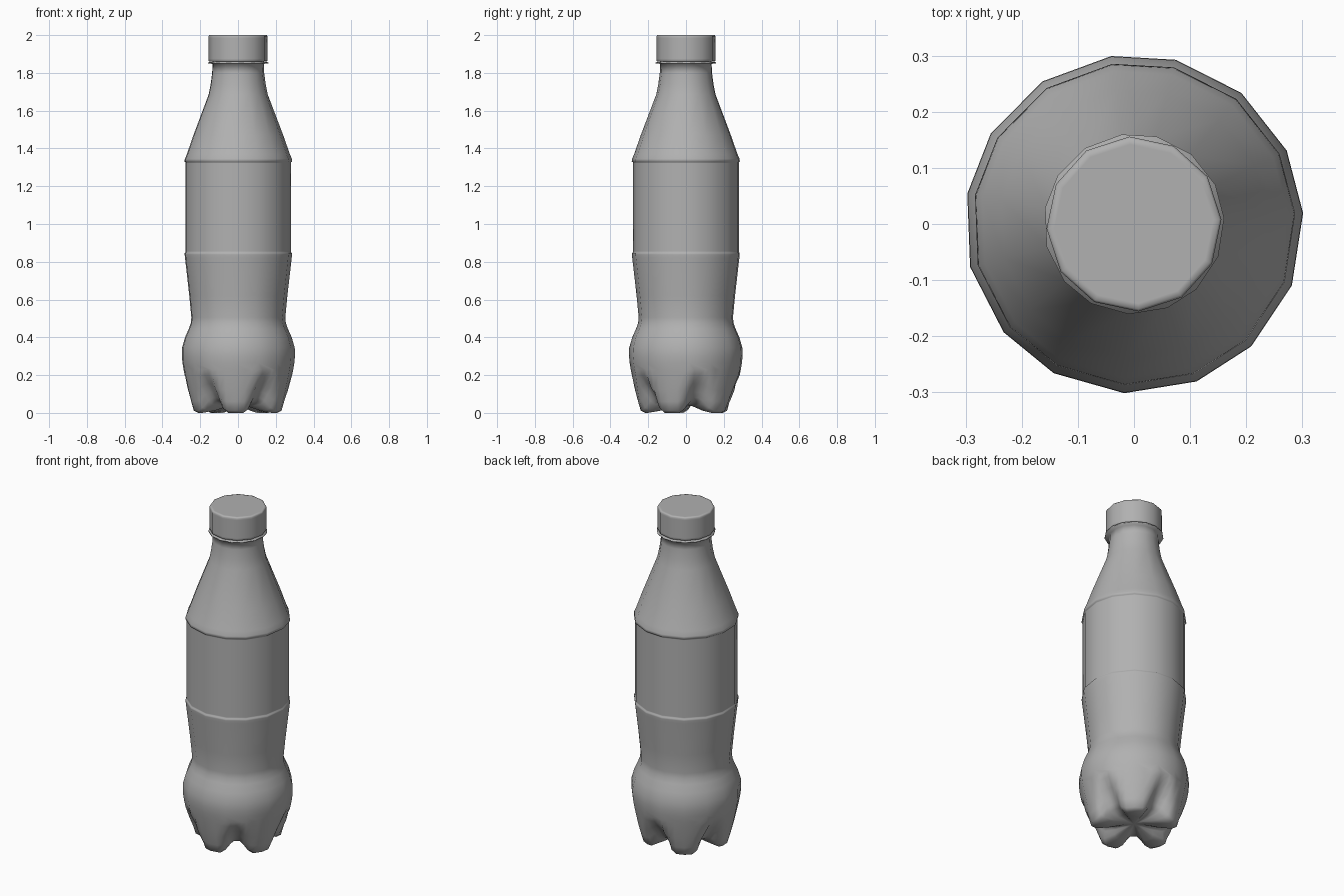
import bpy, bmesh
from math import radians, cos, sin

if "Cube" in bpy.data.objects:
    bpy.data.objects.remove(bpy.data.objects["Cube"])

TURN = 14.7                            # direction of the first groove between feet
FINE = [-25, -18, -11, -6, 0, 6, 11, 18, 25, 36]   # columns per foot, 5 feet
COARSE = [2, 6, 9]                     # columns that carry the 15-sided body
GREY = bpy.data.materials.new("dark_grey")
GREY.diffuse_color = (.44, .44, .44, 1)
GREY.use_nodes = True
GREY.node_tree.nodes["Principled BSDF"].inputs["Base Color"].default_value = GREY.diffuse_color


def finish(name, bm):
    bmesh.ops.recalc_face_normals(bm, faces=bm.faces[:])
    mesh = bpy.data.meshes.new(name)
    bm.to_mesh(mesh)
    bm.free()
    mesh.shade_smooth()
    mesh.materials.append(GREY)
    ob = bpy.data.objects.new(name, mesh)
    bpy.context.collection.objects.link(ob)
    return ob


def poly(a):
    """Radius factor that keeps extra columns on the 15-sided outline."""
    a = abs(a)
    if a <= 11:
        return cos(radians(11)) / cos(radians(a))
    return cos(radians(12.5)) / cos(radians(a - 23.5))


def point(off, k, r, z):
    t = radians(TURN + 72 * k + off)
    return (r * poly(off) * cos(t), r * poly(off) * sin(t), z)


# Body: feet rows are (foot r, foot z, groove r, groove z, groove inner / outer half width)
feet = [(.06, .035, .05, .042, 5, 26), (.14, .012, .11, .046, 5, 25),
        (.215, 0, .168, .06, 5, 25), (.240, .012, .19, .08, 5, 24),
        (.254, .06, .212, .11, 5, 22), (.27, .12, .243, .155, 3, 18),
        (.287, .2, .281, .2, 0, 11), (.293, .23, .293, .23, 0, 11)]
profile = [(.299, .265), (.302, .30), (.301, .345), (.285, .40), (.265, .445),
           (.254, .475), (.251, .505), (.262, .62), (.285, .82), (.287, .838),
           (.287, .846), (.282, .850), (.282, .856), (.282, 1.322), (.282, 1.328),
           (.288, 1.33), (.286, 1.345), (.275, 1.37),
           (.240, 1.47), (.158, 1.685), (.147, 1.74), (.139, 1.80), (.137, 1.848),
           (.161, 1.85), (.161, 1.856), (.137, 1.858), (.137, 1.90)]
bm = bmesh.new()
rows = []
for fr, fz, gr, gz, h0, h1 in feet:
    row = []
    for k in range(5):
        for a in FINE:
            s = min(1, max(0, (abs(a) - h0) / (h1 - h0)))
            s = s * s * (3 - 2 * s)
            row.append(bm.verts.new(point(a, k, gr + (fr - gr) * s, gz + (fz - gz) * s)))
    rows.append(row)
for lo, hi in zip(rows, rows[1:]):
    for i in range(50):
        j = (i + 1) % 50
        bm.faces.new((lo[i], lo[j], hi[j], hi[i]))
centre = bm.verts.new((0, 0, .042))
for i in range(50):
    bm.faces.new((centre, rows[0][(i + 1) % 50], rows[0][i]))

# 15-sided rings above the feet
top = rows[-1]
idx = [10 * k + c for k in range(5) for c in COARSE]
prev = None
for r, z in profile:
    ring = [bm.verts.new(point(FINE[c], k, r, z)) for k in range(5) for c in COARSE]
    for i in range(15):
        j = (i + 1) % 15
        if prev is None:
            n = (idx[j] - idx[i]) % 50
            lower = [top[(idx[i] + m) % 50] for m in range(n + 1)]
        else:
            lower = [prev[i], prev[j]]
        bm.faces.new(lower + [ring[j], ring[i]])
    prev = ring
bm.faces.new(prev)
finish("bottle_body", bm)

# Twelve-sided screw cap with softened rim
bm = bmesh.new()
prev = None
for r, z in [(.152, 1.860), (.156, 1.863), (.156, 1.875), (.156, 1.985),
             (.156, 1.994), (.152, 2.0), (.142, 2.0)]:
    ring = [bm.verts.new((r * cos(radians(30 * i + 3)), r * sin(radians(30 * i + 3)), z))
            for i in range(12)]
    if prev:
        for i in range(12):
            j = (i + 1) % 12
            bm.faces.new((prev[i], prev[j], ring[j], ring[i]))
    else:
        bm.faces.new(ring[::-1])
    prev = ring
bm.faces.new(prev)
finish("cap", bm)
